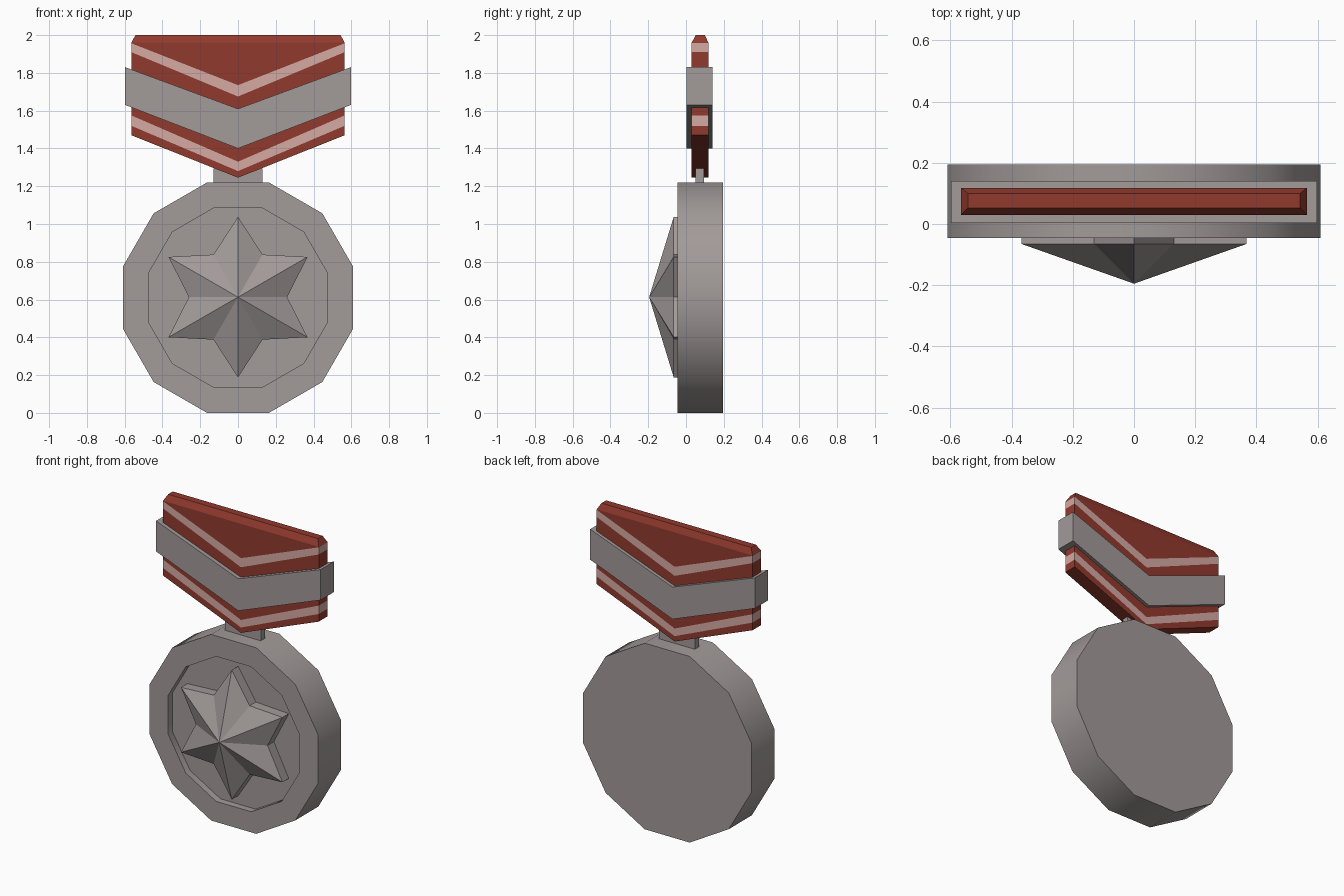
import bpy, bmesh, math

if "Cube" in bpy.data.objects:
    bpy.data.objects.remove(bpy.data.objects["Cube"])


def material(name, rgb):
    m = bpy.data.materials.new(name)
    m.diffuse_color = (*rgb, 1)
    m.use_nodes = True
    m.node_tree.nodes["Principled BSDF"].inputs["Base Color"].default_value = m.diffuse_color
    return m


METAL = material("warm_grey_metal", (0.36, 0.325, 0.32))
RED = material("ribbon_red", (0.285, 0.042, 0.027))
PINK = material("stripe_pink", (0.66, 0.40, 0.36))


def loft(name, rings, mats, band_mats=None, cap_start=True, cap_end=True, smooth=False):
    """Skin a list of point rings; a one-point ring makes a tip."""
    bm = bmesh.new()
    vr = [[bm.verts.new(p) for p in r] for r in rings]
    for k, (a, b) in enumerate(zip(vr, vr[1:])):
        n = len(a)
        for i in range(n):
            j = (i + 1) % n
            if len(b) == 1:
                f = bm.faces.new((a[i], a[j], b[0]))
            else:
                f = bm.faces.new((a[i], a[j], b[j], b[i]))
            f.material_index = band_mats[k] if band_mats else 0
    if cap_start:
        bm.faces.new(vr[0][::-1])
    if cap_end and len(vr[-1]) > 2:
        bm.faces.new(vr[-1])
    bmesh.ops.recalc_face_normals(bm, faces=bm.faces)
    me = bpy.data.meshes.new(name)
    bm.to_mesh(me)
    bm.free()
    for m in mats:
        me.materials.append(m)
    ob = bpy.data.objects.new(name, me)
    bpy.context.collection.objects.link(ob)
    if smooth:
        bpy.context.view_layer.objects.active = ob
        ob.select_set(True)
        bpy.ops.object.shade_smooth_by_angle(angle=math.radians(35))
        ob.select_set(False)
    return ob


CZ = 0.61


def dodecagon(apothem, y):
    r = apothem / math.cos(math.pi / 12)
    angles = [math.radians(15 + 30 * i) for i in range(12)]
    return [(r * math.cos(a), y, CZ + r * math.sin(a)) for a in angles]


def star_ring(y):
    pts = []
    for i in range(12):
        a = math.radians(90 + 30 * i)
        r = 0.26 if i % 2 else 0.425
        pts.append((r * math.cos(a), y, CZ + 0.003 + r * math.sin(a)))
    return pts


def chevron(hx, y0, y1, side_z, mid_z):
    front = [(-hx, y0, side_z), (0, y0, mid_z), (hx, y0, side_z)]
    back = [(x, y1, z) for x, _, z in reversed(front)]
    return front + back


# Medal disc with a recessed front
loft("medal_disc", [dodecagon(0.61, 0.195), dodecagon(0.61, -0.045),
                    dodecagon(0.475, -0.045), dodecagon(0.475, 0.0)], [METAL], smooth=True)

# Raised six-pointed star
loft("star", [star_ring(0.0), star_ring(-0.065), [(0, -0.195, CZ + 0.003)]], [METAL])

# Small hanger between disc and ribbon
loft("hanger", [[(-0.13, 0.05, z), (0.13, 0.05, z), (0.13, 0.095, z), (-0.13, 0.095, z)]
                for z in (1.2, 1.295)], [METAL])

# Ribbon: stripe bands are separate rings, top edge is chamfered
levels = [(1.47, 1.245), (1.52, 1.28), (1.575, 1.33), (1.91, 1.675), (1.957, 1.735), (1.96, 1.96)]
rings = [chevron(0.565, 0.03, 0.118, s, m) for s, m in levels]
rings.append(chevron(0.543, 0.052, 0.1, 2.0, 2.0))
loft("ribbon", rings, [RED, PINK], band_mats=[0, 1, 0, 1, 0, 0])

# Metal band around the ribbon
loft("ribbon_band", [chevron(0.597, 0.003, 0.14, 1.63, 1.40),
                     chevron(0.597, 0.003, 0.14, 1.83, 1.61)], [METAL])
